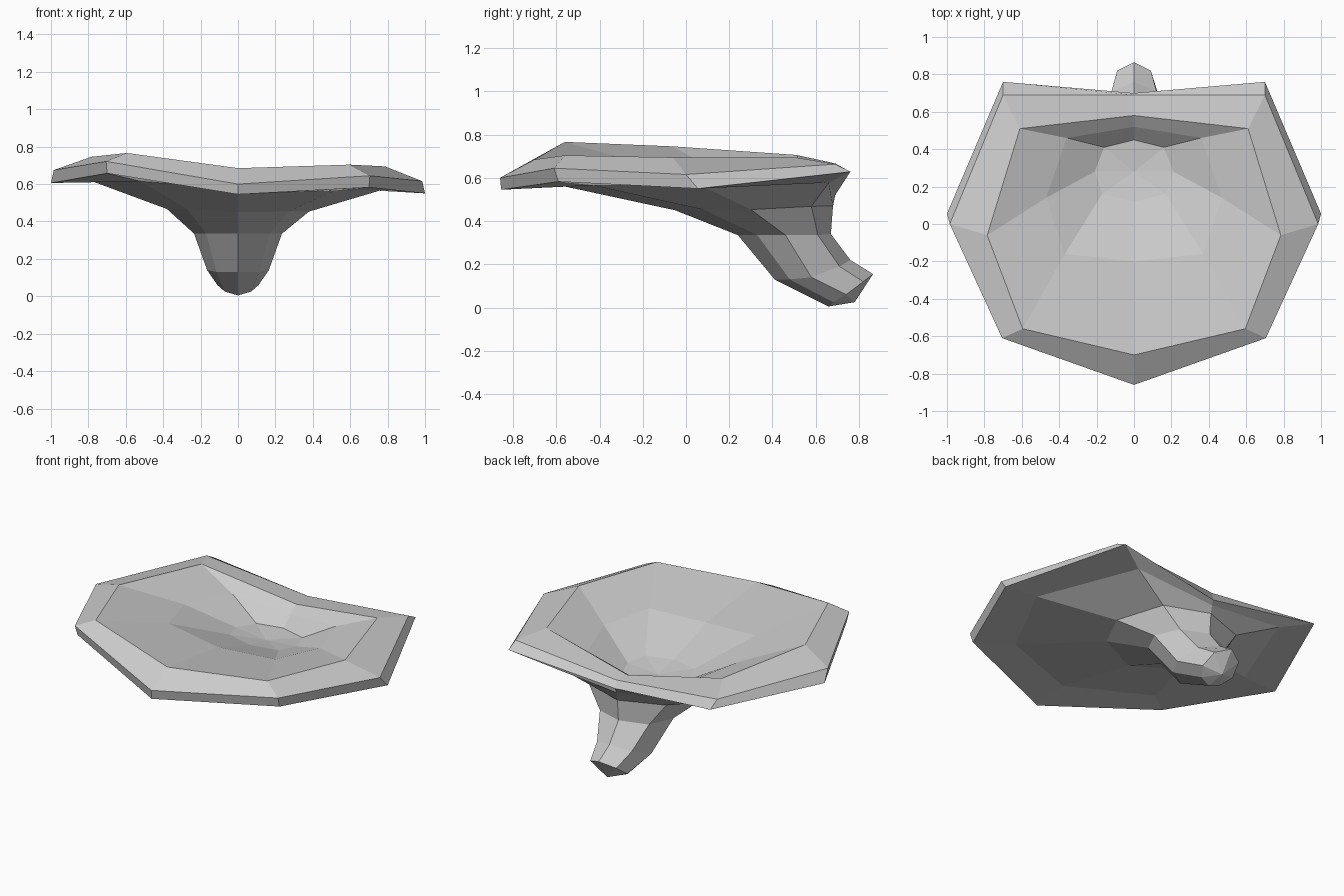
import bpy, bmesh

# Each cross-section is half a ring, front to back; it is mirrored into 8 sides.
# Bowl: inner hollow, then lip
bowl = [
    [(0, .12, .51), (.17, .16, .51), (.21, .28, .50), (.16, .41, .49), (0, .45, .49)],
    [(0, -.20, .62), (.37, -.16, .64), (.47, .14, .62), (.36, .46, .60), (0, .52, .55)],
    [(0, -.70, .685), (.595, -.56, .735), (.785, -.06, .72), (.61, .51, .70), (0, .58, .59)],
]
# Rim: upper and lower outer edge
rim = [
    [(0, -.86, .60), (.705, -.61, .683), (.985, 0, .645), (.70, .69, .665), (0, .69, .60)],
    [(0, -.855, .545), (.70, -.59, .62), (1, .055, .578), (.70, .76, .628), (0, .70, .55)],
]
# Underside flowing into the stem
stem = [
    [(0, -.63, .575), (.52, -.43, .59), (.77, .06, .59), (.52, .66, .58), (0, .69, .52)],
    [(0, -.05, .45), (.27, .08, .46), (.38, .30, .46), (.27, .58, .47), (0, .68, .47)],
    [(0, .24, .335), (.17, .33, .335), (.235, .46, .335), (.17, .61, .335), (0, .67, .34)],
    [(0, .41, .13), (.115, .48, .13), (.165, .58, .14), (.12, .71, .19), (0, .76, .22)],
    [(0, .66, .005), (.07, .68, .025), (.11, .74, .06), (.09, .82, .12), (0, .865, .155)],
]


def tilt(x, y, z):
    """The cap leans: its left side is higher, most of all at the front."""
    return (x, y, z - x * (.03 - .04 * y) * (1 if z > .4 else 0))


def make_ring(bm, half):
    full = half + [(-x, y, z) for x, y, z in half[-2:0:-1]]
    return [bm.verts.new(tilt(*p)) for p in full]


def fan(bm, ring, centre):
    c = bm.verts.new(centre)
    for i in range(8):
        bm.faces.new((ring[i], ring[(i + 1) % 8], c))


bm = bmesh.new()
rings = [make_ring(bm, h) for h in bowl + rim + stem]
for a, b in zip(rings, rings[1:]):
    for i in range(8):
        j = (i + 1) % 8
        bm.faces.new((a[i], a[j], b[j], b[i]))

# Close the hollow floor and the stem tip
fan(bm, rings[0], (0, .28, .48))
fan(bm, rings[-1], (0, .78, .025))
bmesh.ops.recalc_face_normals(bm, faces=bm.faces)

mesh = bpy.data.meshes.new("shelf_mushroom")
bm.to_mesh(mesh)
bm.free()
obj = bpy.data.objects.new("shelf_mushroom", mesh)
bpy.context.collection.objects.link(obj)
